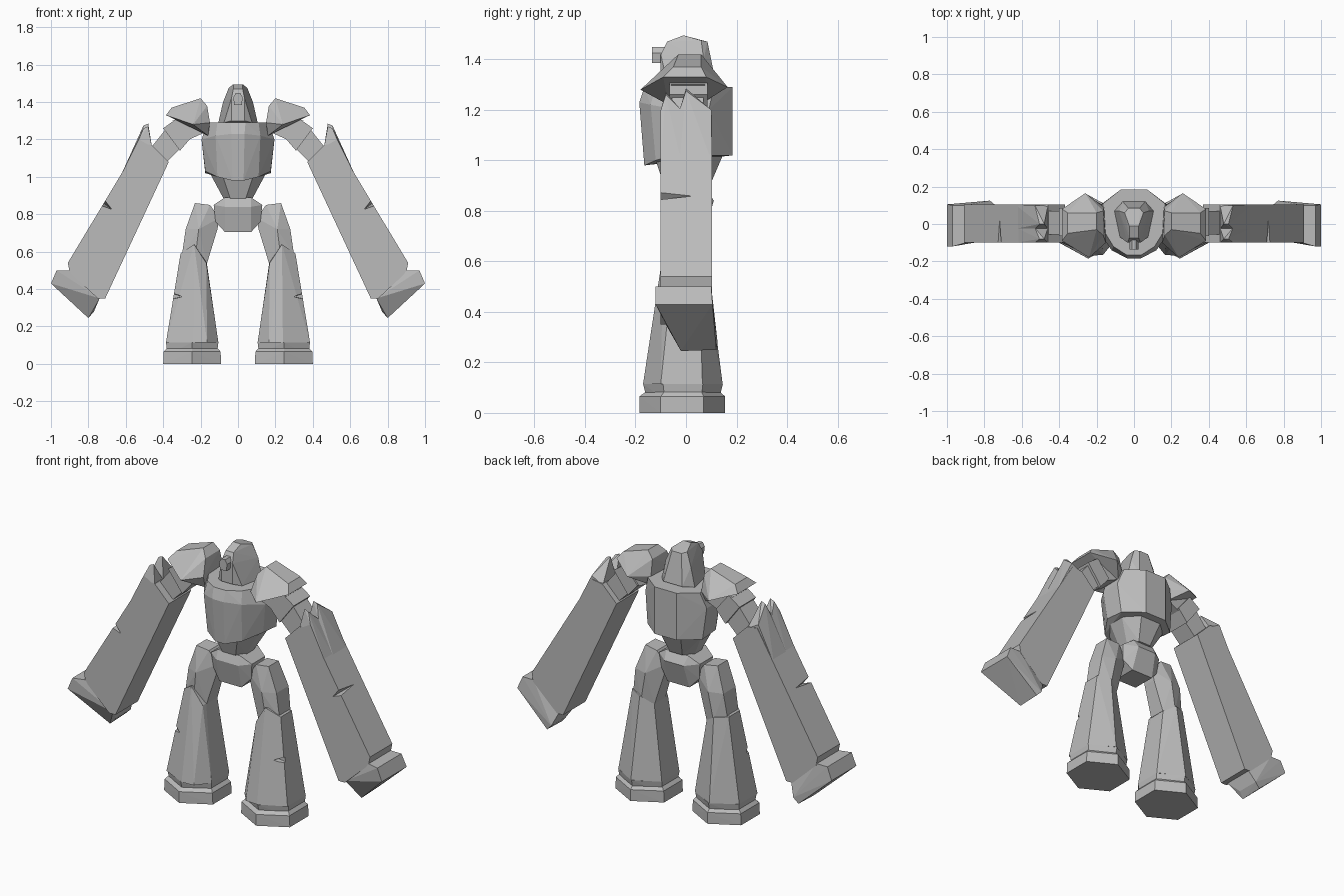
import bpy, bmesh

stone = bpy.data.materials.new("grey_stone")
stone.diffuse_color = (0.5, 0.5, 0.5, 1)


def hull(name, points, mirror=True):
    """Chiselled convex block, optionally mirrored across x."""
    bm = bmesh.new()
    for p in points:
        bm.verts.new(p)
    res = bmesh.ops.convex_hull(bm, input=bm.verts[:])
    inside = set(res["geom_interior"]) | set(res["geom_unused"])
    bmesh.ops.delete(bm, geom=[g for g in inside if isinstance(g, bmesh.types.BMVert)], context='VERTS')
    bmesh.ops.dissolve_limit(bm, angle_limit=0.02, verts=bm.verts[:], edges=bm.edges[:])
    bmesh.ops.recalc_face_normals(bm, faces=bm.faces[:])
    me = bpy.data.meshes.new(name)
    bm.to_mesh(me)
    bm.free()
    me.materials.append(stone)
    ob = bpy.data.objects.new(name, me)
    bpy.context.collection.objects.link(ob)
    if mirror:
        ob.modifiers.new("mirror", 'MIRROR')
    return ob


def slab(xz, y0, y1):
    """Front-view outline given depth."""
    return [(x, y, z) for x, z in xz for y in (y0, y1)]


def both(pts):
    """Points on the right plus their reflections."""
    return [(s * x, y, z) for x, y, z in pts for s in (1, -1)]


def hexring(cx, cy, rx, ry, z):
    """Hexagon with a corner facing front."""
    return [(cx + rx * a, cy + ry * b, z) for a, b in
            ((0, -1), (1, -.5), (1, .5), (0, 1), (-1, .5), (-1, -.5))]


def chip(target, points):
    """Cut a wedge out of a block before it is mirrored."""
    cutter = hull(target.name + "_chip_cutter", points, False)
    cutter.hide_render = True
    cutter.hide_viewport = True
    mod = target.modifiers.new("chip", 'BOOLEAN')
    mod.operation = 'DIFFERENCE'
    mod.solver = 'EXACT'
    mod.object = cutter
    target.modifiers.move(len(target.modifiers) - 1, 0)


# Head and its single eye
hull("head", both([
    (.035, -.1, 1.30), (.075, -.07, 1.29), (.105, .07, 1.29), (.06, .12, 1.30),
    (.035, -.1, 1.42), (.08, .07, 1.40), (.025, -.075, 1.47), (.05, .06, 1.475),
    (.03, .085, 1.47), (.025, -.01, 1.495)]), False)
hull("eye", hexring(0, 0, .025, .03, 0) and
     [(x, y, z + 1.415) for y in (-.135, -.08)
      for x, z in ((-.02, -.03), (.02, -.03), (.025, .01), (.012, .033), (-.012, .033), (-.025, .01))], False)

# Chest, waist and pelvis
hull("chest", both([
    (.07, .185, 1.29), (.165, .11, 1.29), (.165, -.03, 1.29), (.11, -.12, 1.29), (.04, -.165, 1.29),
    (.195, .09, 1.2), (.195, -.03, 1.2), (.12, -.14, 1.22), (.035, -.185, 1.23),
    (.07, .185, 1.02), (.175, .1, 1.02), (.175, -.02, 1.03), (.11, -.12, 1.0), (.03, -.165, .98)]), False)
hull("waist", both([
    (.07, .15, 1.03), (.145, .07, 1.01), (.145, -.03, 1.01), (.08, -.12, 1.0),
    (.04, .09, .89), (.075, .03, .88), (.075, -.03, .88), (.04, -.08, .88)]), False)
hull("pelvis", both([
    (.07, .08, .89), (.07, -.08, .89), (.13, .06, .85), (.13, -.06, .85), (.06, .11, .84),
    (.07, -.1, .84), (.12, .05, .76), (.12, -.05, .76), (.07, .07, .705), (.07, -.07, .705)]), False)

# Shoulder plates
hull("shoulder_plate", [
    (.385, -.09, 1.33), (.385, .08, 1.33), (.355, -.05, 1.37), (.355, .06, 1.37),
    (.2, -.03, 1.42), (.2, .06, 1.42), (.165, -.06, 1.38), (.165, .07, 1.38),
    (.24, -.18, 1.28), (.26, .165, 1.29), (.15, -.1, 1.29), (.16, .09, 1.29),
    (.16, -.07, 1.22), (.17, .07, 1.23)])

# Upper arm blocks
hull("shoulder_joint", slab([(.18, 1.36), (.15, 1.25), (.35, 1.30), (.26, 1.2)], -.06, .075))
hull("upper_arm", slab([(.33, 1.31), (.40, 1.26), (.31, 1.14), (.25, 1.21)], -.065, .085))
hull("elbow", slab([(.39, 1.25), (.47, 1.15), (.38, 1.08), (.31, 1.15)], -.055, .07))

# Forearm with chipped front edge and broken upper rim
forearm = hull("forearm", slab([
    (.46, 1.17), (.37, 1.08), (.41, 1.0), (.71, .35), (.75, .35), (.90, .49),
    (.91, .54), (.64, .99), (.525, 1.18)], -.1, .103))
chip(forearm, [(.64, -.2, .80), (.74, -.2, .93), (.72, -.2, .84),
               (.72, .03, .86), (.75, .03, .90), (.75, -.2, .84)])
for tag, y0, yt, y1, top in (("front", -.1, -.08, -.02, 1.27), ("back", -.025, 0, .1, 1.285)):
    hull("forearm_rim_" + tag, [
        (.48, yt, top), (.505, yt, top - .01), (.46, y0, 1.16), (.46, y1, 1.16),
        (.53, y0, 1.2), (.53, y1, 1.2), (.63, y0, 1.0), (.63, y1, 1.0)])

# Flared hand
hull("hand", [
    (.97, -.12, .5), (.97, .1, .5), (1.0, -.12, .43), (1.0, .105, .43),
    (.80, -.02, .245), (.80, .12, .25), (.77, -.01, .28), (.77, .125, .28),
    (.90, -.1, .5), (.90, .1, .5), (.74, -.08, .35), (.74, .1, .35)])

# Thigh
hull("thigh", [
    (.23, -.05, .86), (.23, .04, .86), (.15, -.05, .85), (.15, .05, .85),
    (.10, -.04, .78), (.10, .04, .78), (.11, -.04, .72), (.11, .04, .72),
    (.28, -.05, .72), (.28, .06, .72), (.21, -.085, .72), (.2, .085, .72),
    (.30, -.05, .58), (.30, .05, .58), (.23, -.075, .56), (.23, .08, .56),
    (.165, -.05, .54), (.165, .05, .54)])

# Shin with a pointed knee and chipped outer edge
shin = hull("shin", [
    (.24, -.17, .115), (.165, -.165, .115), (.385, -.1, .115), (.385, .065, .115),
    (.25, .145, .115), (.105, .07, .115), (.105, -.09, .115),
    (.235, -.09, .64), (.17, -.078, .54), (.307, -.05, .59), (.307, .05, .59),
    (.235, .085, .58), (.167, .05, .54), (.167, -.05, .54)])
chip(shin, [(.30, -.25, .36), (.30, -.07, .36), (.42, -.25, .42), (.42, -.05, .40),
            (.42, -.25, .32), (.42, -.05, .33)])

# Ankle groove and hexagonal foot
hull("ankle", hexring(.245, -.012, .14, .158, .115) + hexring(.245, -.012, .132, .142, .085)
     + hexring(.245, -.012, .132, .142, .05))
hull("foot", hexring(.245, -.015, .155, .17, 0) + hexring(.245, -.015, .152, .17, .065)
     + hexring(.245, -.012, .135, .145, .085))
